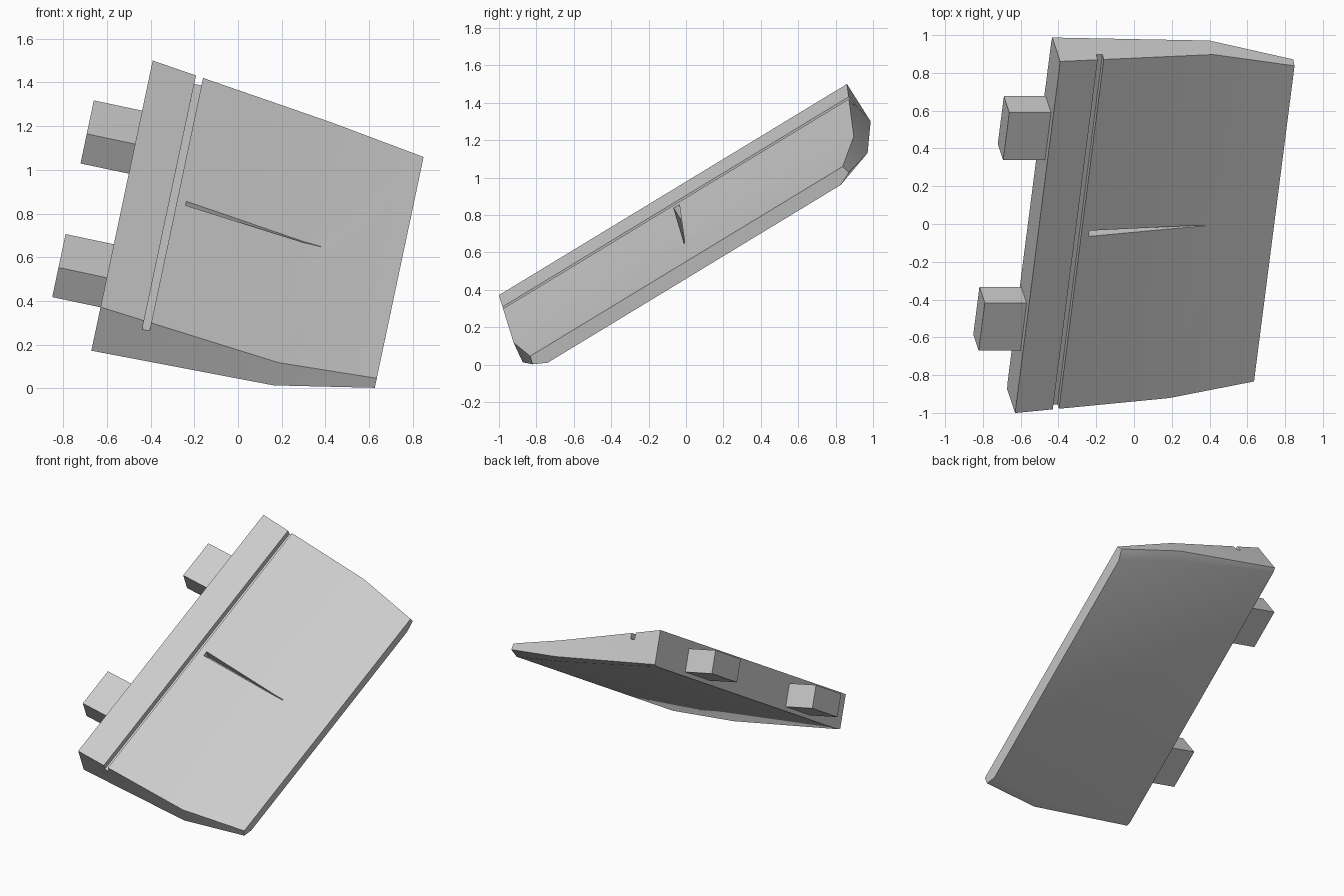
import bpy
import bmesh
from mathutils import Matrix, Vector

if "Cube" in bpy.data.objects:
    bpy.data.objects.remove(bpy.data.objects["Cube"], do_unlink=True)

# One plain grey for the whole panel
GREY = (0.6, 0.6, 0.6, 1.0)
grey = bpy.data.materials.new("plain_grey")
grey.use_nodes = True
grey.diffuse_color = GREY
grey.node_tree.nodes["Principled BSDF"].inputs["Base Color"].default_value = GREY

# Panel frame: local x = chord, y = span, z = thickness
span = Vector((0.109, 0.849, 0.515)).normalized()
chord = Vector((0.98, 0, -0.207))
chord = (chord - chord.dot(span) * span).normalized()
up = chord.cross(span)
FRAME = Matrix((chord, span, up)).transposed().to_4x4()
FRAME.translation = (-0.51, -0.07, 0.936)


def add_object(name, bm):
    bmesh.ops.recalc_face_normals(bm, faces=bm.faces)
    mesh = bpy.data.meshes.new(name)
    bm.to_mesh(mesh)
    bm.free()
    mesh.materials.append(grey)
    obj = bpy.data.objects.new(name, mesh)
    bpy.context.collection.objects.link(obj)
    obj.matrix_world = FRAME
    return obj


def loft(name, rings):
    """Skin between matching rings of points and cap both ends."""
    bm = bmesh.new()
    loops = [[bm.verts.new(p) for p in ring] for ring in rings]
    for a, b in zip(loops, loops[1:]):
        for i in range(len(a)):
            j = (i + 1) % len(a)
            bm.faces.new((a[i], a[j], b[j], b[i]))
    bm.faces.new(loops[0])
    bm.faces.new(loops[-1])
    return add_object(name, bm)


def box(name, x, y, z):
    rings = [[(px, y[0], z[0]), (px, y[1], z[0]), (px, y[1], z[1]), (px, y[0], z[1])]
             for px in x]
    return loft(name, rings)


# Panel body: mirrored sections (chord, top half span, top, end bottom half span,
# end bottom height, inner half span, inner height)
sections = [
    (0.0, 1.095, 0.0, 1.095, -0.24, 1.065, -0.25),
    (0.85, 1.07, -0.11, 1.085, -0.226, 1.02, -0.247),
    (1.305, 0.983, -0.137, 0.995, -0.182, 0.922, -0.217),
]
rings = []
for x, a, top, b, low, c, base in sections:
    half = [(a, top), (b, low), (c, base)]
    rings.append([(x, y, z) for y, z in half] + [(x, -y, z) for y, z in reversed(half)])
panel = loft("panel_body", rings)

# Cutters: long groove across the span and a tapering slot along the chord
groove = loft("groove_cutter", [
    [(0.208, y, 0.1), (0.242, y, 0.1), (0.242, y, -0.075), (0.208, y, -0.075)]
    for y in (-1.3, 1.3)])
slot = loft("slot_cutter", [
    [(x, -w, 0.05), (x, w, 0.05), (x, w, floor), (x, -w, floor)]
    for x, w, floor in ((0.285, 0.018, -0.11), (0.93, 0.002, -0.125))])

bpy.context.view_layer.objects.active = panel
for cutter in (groove, slot):
    cutter.hide_render = True
    cut = panel.modifiers.new("cut", "BOOLEAN")
    cut.operation = "DIFFERENCE"
    cut.solver = "EXACT"
    cut.object = cutter
    bpy.ops.object.modifier_apply(modifier=cut.name)
    bpy.data.objects.remove(cutter, do_unlink=True)

# Smooth the gentle underside while keeping the hard edges
bpy.ops.object.select_all(action="DESELECT")
panel.select_set(True)
bpy.ops.object.shade_smooth_by_angle(angle=0.6)

# Two hinge blocks on the thick edge
for name, side in (("front_hinge", -1), ("back_hinge", 1)):
    ends = sorted((side * 0.445, side * 0.742))
    box(name, (-0.226, 0.01), ends, (-0.22, -0.057))
